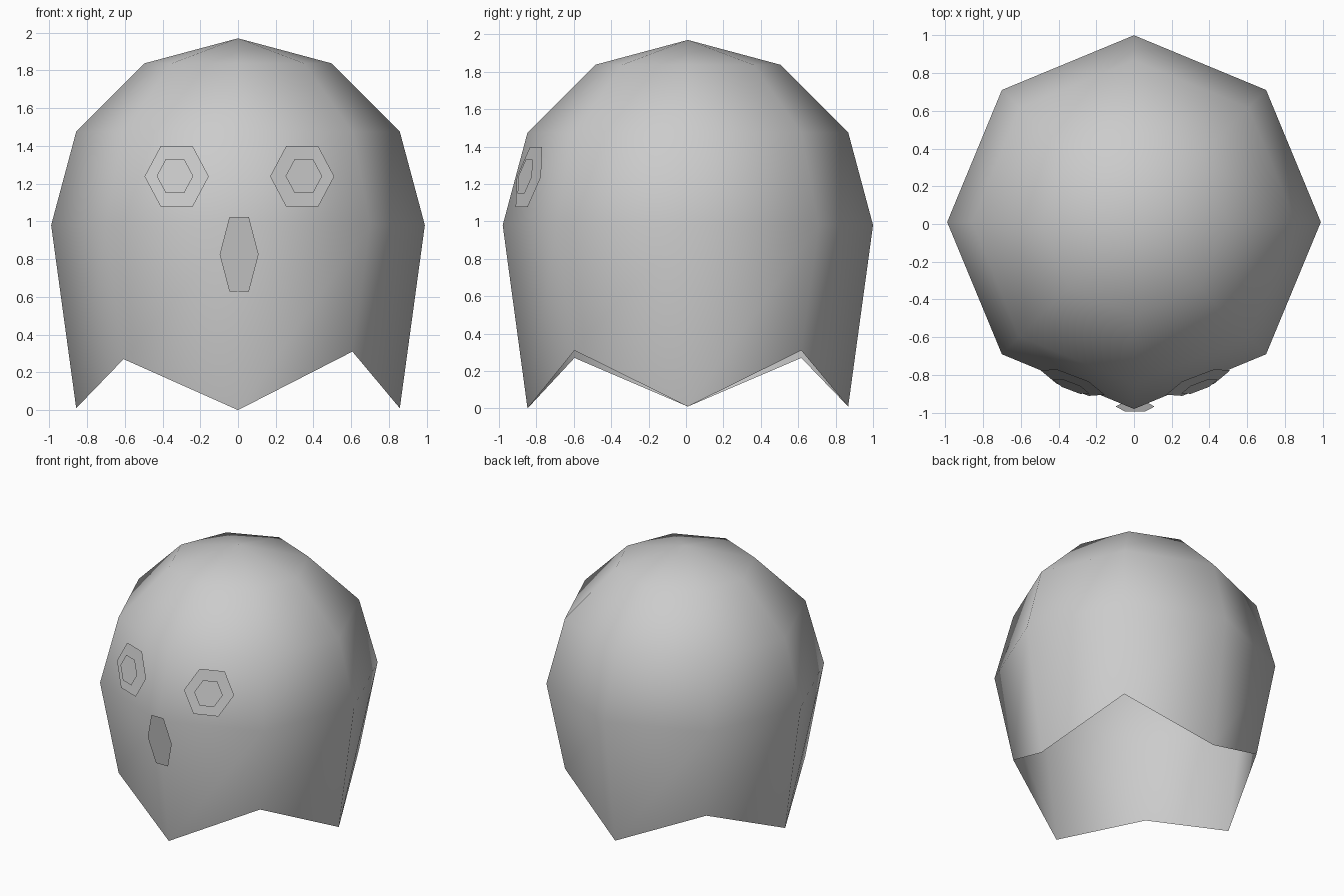
import bpy
import bmesh
from math import cos, sin, radians
from mathutils import Vector

cube = bpy.data.objects.get("Cube")
if cube:
    bpy.data.objects.remove(cube, do_unlink=True)

# One grey for every part
grey = bpy.data.materials.new("soft grey")
grey.use_nodes = True
colour = (0.6, 0.6, 0.6, 1)
grey.diffuse_color = colour
grey.node_tree.nodes["Principled BSDF"].inputs["Base Color"].default_value = colour


def add_object(name, bm, smooth=False):
    mesh = bpy.data.meshes.new(name)
    bm.to_mesh(mesh)
    bm.free()
    mesh.materials.append(grey)
    for face in mesh.polygons:
        face.use_smooth = smooth
    obj = bpy.data.objects.new(name, mesh)
    bpy.context.collection.objects.link(obj)
    return obj


# Hooded body: eight-sided dome, open below, with a zigzag hem
SIDES, RADIUS, MID = 8, 0.99, 0.98
CENTRE_Y = 0.01
bm = bmesh.new()
rings = []
for lat in (60, 30, 0, -30):
    ring = []
    for i in range(SIDES):
        a = radians(i * 360 / SIDES - 90)
        r = RADIUS * cos(radians(lat))
        x, y = r * cos(a), r * sin(a) + CENTRE_Y
        z = MID + RADIUS * sin(radians(lat))
        if lat < 0:
            # Raised points between the hanging tips
            z = (0.31 if x > 0 else 0.27) if i % 2 else (0.0 if i == 0 else 0.01)
        ring.append(bm.verts.new((x, y, z)))
    rings.append(ring)
apex = bm.verts.new((0, CENTRE_Y, MID + RADIUS))
for i in range(SIDES):
    j = (i + 1) % SIDES
    bm.faces.new((rings[0][i], rings[0][j], apex))
    for top, low in zip(rings, rings[1:]):
        bm.faces.new((low[i], low[j], top[j], top[i]))
add_object("ghost_body", bm, smooth=True)


# Thin hexagonal face plates, leaning with the body surface
def hexagon(name, centre, half_width, half_height, slope_x, slope_z):
    bm = bmesh.new()
    verts = []
    for i in range(6):
        a = radians(60 * i)
        dx = half_width * cos(a)
        dz = half_height * sin(a) / sin(radians(60))
        offset = Vector((dx, slope_x * dx + slope_z * dz, dz))
        verts.append(bm.verts.new(Vector(centre) + offset))
    bm.faces.new(verts)
    return add_object(name, bm)


for side, s, x in (("left", 1, 0.34), ("right", -1, -0.325)):
    hexagon(side + "_eye", (x, -0.84, 1.238), 0.17, 0.16, s * 0.38, 0.24)
    hexagon(side + "_pupil", (x + s * 0.009, -0.86, 1.24), 0.097, 0.09, s * 0.38, 0.24)

hexagon("mouth", (0.006, -0.967, 0.825), 0.103, 0.197, 0, -0.14)
